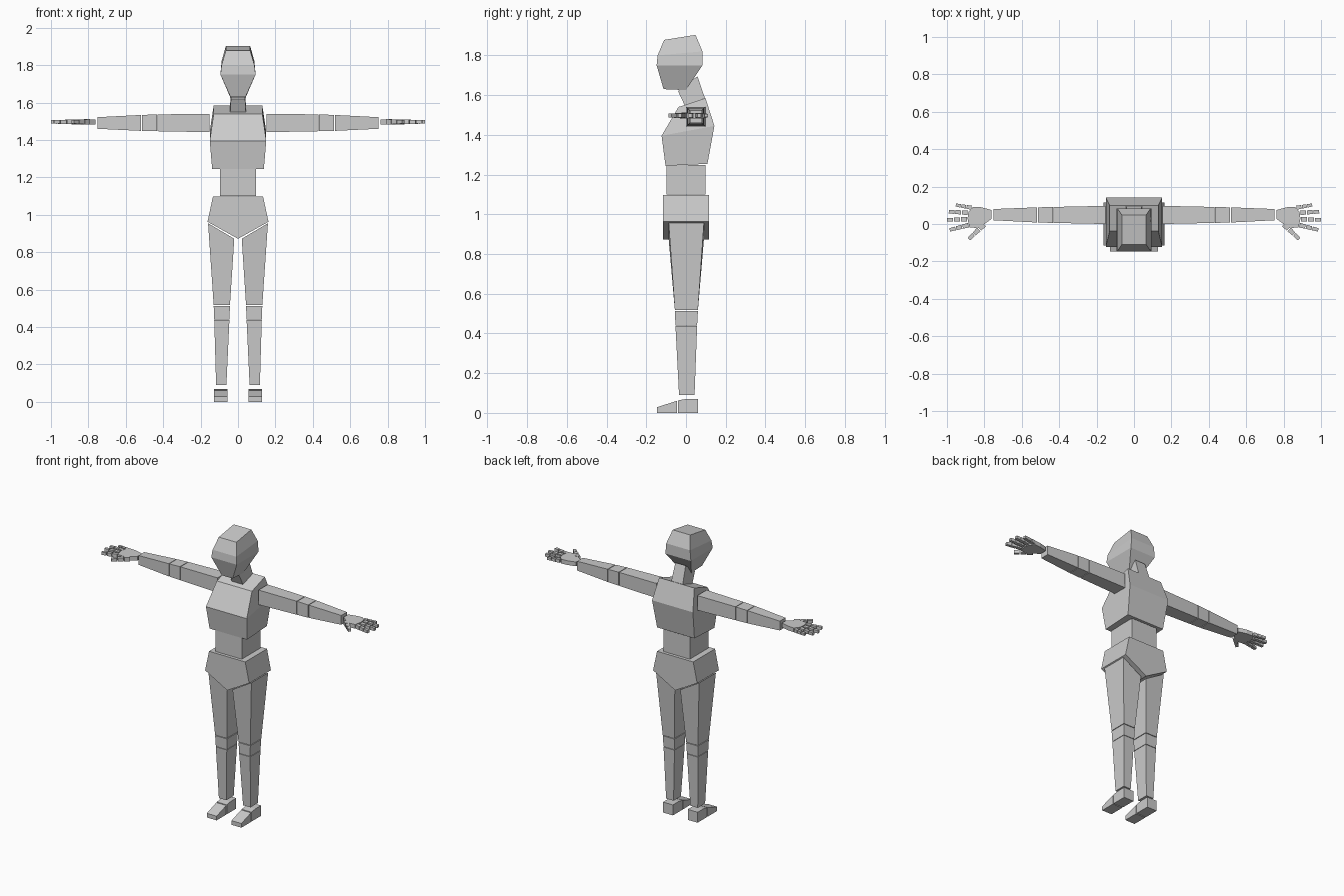
import bpy, bmesh
from mathutils import Vector

if "Cube" in bpy.data.objects:
    bpy.data.objects.remove(bpy.data.objects["Cube"])


def loft(name, rings, mirror=False):
    """Skin a list of equal-length point rings and cap both ends."""
    bm = bmesh.new()
    vr = [[bm.verts.new(p) for p in r] for r in rings]
    n = len(vr[0])
    for a, b in zip(vr, vr[1:]):
        for i in range(n):
            j = (i + 1) % n
            bm.faces.new((a[i], a[j], b[j], b[i]))
    bm.faces.new(vr[0][::-1])
    bm.faces.new(vr[-1])
    bmesh.ops.recalc_face_normals(bm, faces=bm.faces)
    me = bpy.data.meshes.new(name)
    bm.to_mesh(me)
    bm.free()
    ob = bpy.data.objects.new(name, me)
    bpy.context.collection.objects.link(ob)
    if mirror:
        ob.modifiers.new("mirror", 'MIRROR').use_mirror_merge = False
    return ob


def tilted(w, yf, zf, yb, zb):
    """Ring centred on x = 0: half width, front y/z, back y/z."""
    return [(-w, yf, zf), (w, yf, zf), (w, yb, zb), (-w, yb, zb)]


def level(x0, x1, y0, y1, za, zb=None):
    """Horizontal ring; za at x0 and zb at x1."""
    zb = za if zb is None else zb
    return [(x0, y0, za), (x1, y0, zb), (x1, y1, zb), (x0, y1, za)]


def upright(x, y0, y1, z0, z1):
    """Ring facing along x."""
    return [(x, y0, z0), (x, y1, z0), (x, y1, z1), (x, y0, z1)]


# Head and neck
loft("head", [tilted(0.04, -0.113, 1.63, 0.0, 1.625),
              tilted(0.094, -0.148, 1.75, 0.083, 1.75),
              tilted(0.088, -0.143, 1.80, 0.083, 1.82),
              tilted(0.065, -0.11, 1.878, 0.048, 1.903)])
loft("neck", [tilted(0.042, -0.005, 1.545, 0.095, 1.585),
              tilted(0.038, -0.04, 1.62, 0.058, 1.695)])

# Torso
loft("chest", [tilted(0.138, -0.103, 1.244, 0.108, 1.254),
               tilted(0.151, -0.123, 1.395, 0.143, 1.445),
               tilted(0.13, -0.038, 1.54, 0.098, 1.585)])
loft("waist", [level(-0.097, 0.097, -0.098, 0.098, z) for z in (1.10, 1.248)])
hip = [(0, 0.872), (0.163, 0.963), (0.134, 1.098), (-0.134, 1.098), (-0.163, 0.963)]
loft("pelvis", [[(x, y, z) for x, z in hip] for y in (-0.115, 0.115)])

# Legs
thigh_end = level(0.043, 0.13, -0.056, 0.06, 0.517)
loft("thigh", [thigh_end, level(0.02, 0.16, -0.087, 0.09, 0.872, 0.955)], True)
loft("knee", [level(0.046, 0.127, -0.053, 0.056, 0.44),
              level(0.043, 0.13, -0.056, 0.06, 0.513)], True)
loft("shin", [level(0.062, 0.117, -0.035, 0.043, 0.09),
              level(0.046, 0.127, -0.053, 0.056, 0.437)], True)
for name, side in (("heel", [(-0.04, 0), (0.06, 0), (0.06, 0.07), (0, 0.07), (-0.04, 0.063)]),
                   ("toe", [(-0.147, 0), (-0.046, 0), (-0.046, 0.061), (-0.147, 0.028)])):
    loft(name, [[(x, y, z) for y, z in side] for x in (0.055, 0.128)], True)

# Arms
loft("upper_arm", [upright(0.152, 0.0, 0.097, 1.442, 1.54),
                   upright(0.43, 0.006, 0.091, 1.447, 1.537)], True)
loft("elbow", [upright(0.434, 0.006, 0.091, 1.447, 1.537),
               upright(0.514, 0.008, 0.089, 1.449, 1.534)], True)
loft("forearm", [upright(0.518, 0.008, 0.089, 1.449, 1.534),
                 upright(0.75, 0.02, 0.08, 1.46, 1.522)], True)

# Hands
palm = [(0.762, 0.027), (0.83, -0.022), (0.88, -0.018), (0.89, 0.03),
        (0.885, 0.065), (0.86, 0.092), (0.82, 0.09), (0.762, 0.075)]
loft("palm", [[(x, y, z) for x, y in palm] for z in (1.483, 1.511)], True)


def finger(name, start, end, count, w0, w1):
    """Chain of small tapered blocks with gaps, from start to end."""
    a, b = Vector(start), Vector(end)
    d = (b - a).normalized()
    side = Vector((-d.y, d.x))
    for i in range(count):
        rings = []
        for t in ((i + 0.04) / count, (i + 0.92) / count):
            c = a.lerp(b, t)
            h = (w0 + (w1 - w0) * t) / 2
            l, r = c + side * h, c - side * h
            rings.append([(l.x, l.y, 1.497 - h), (r.x, r.y, 1.497 - h),
                          (r.x, r.y, 1.497 + h), (l.x, l.y, 1.497 + h)])
        loft(f"{name}_{i + 1}", rings, True)


finger("little_finger", (0.868, 0.087), (0.955, 0.102), 3, 0.022, 0.016)
finger("ring_finger", (0.888, 0.06), (0.993, 0.066), 3, 0.025, 0.018)
finger("middle_finger", (0.892, 0.026), (1.002, 0.022), 3, 0.025, 0.018)
finger("index_finger", (0.884, -0.006), (0.988, -0.032), 3, 0.025, 0.018)
finger("thumb", (0.80, 0.0), (0.885, -0.083), 3, 0.03, 0.018)
